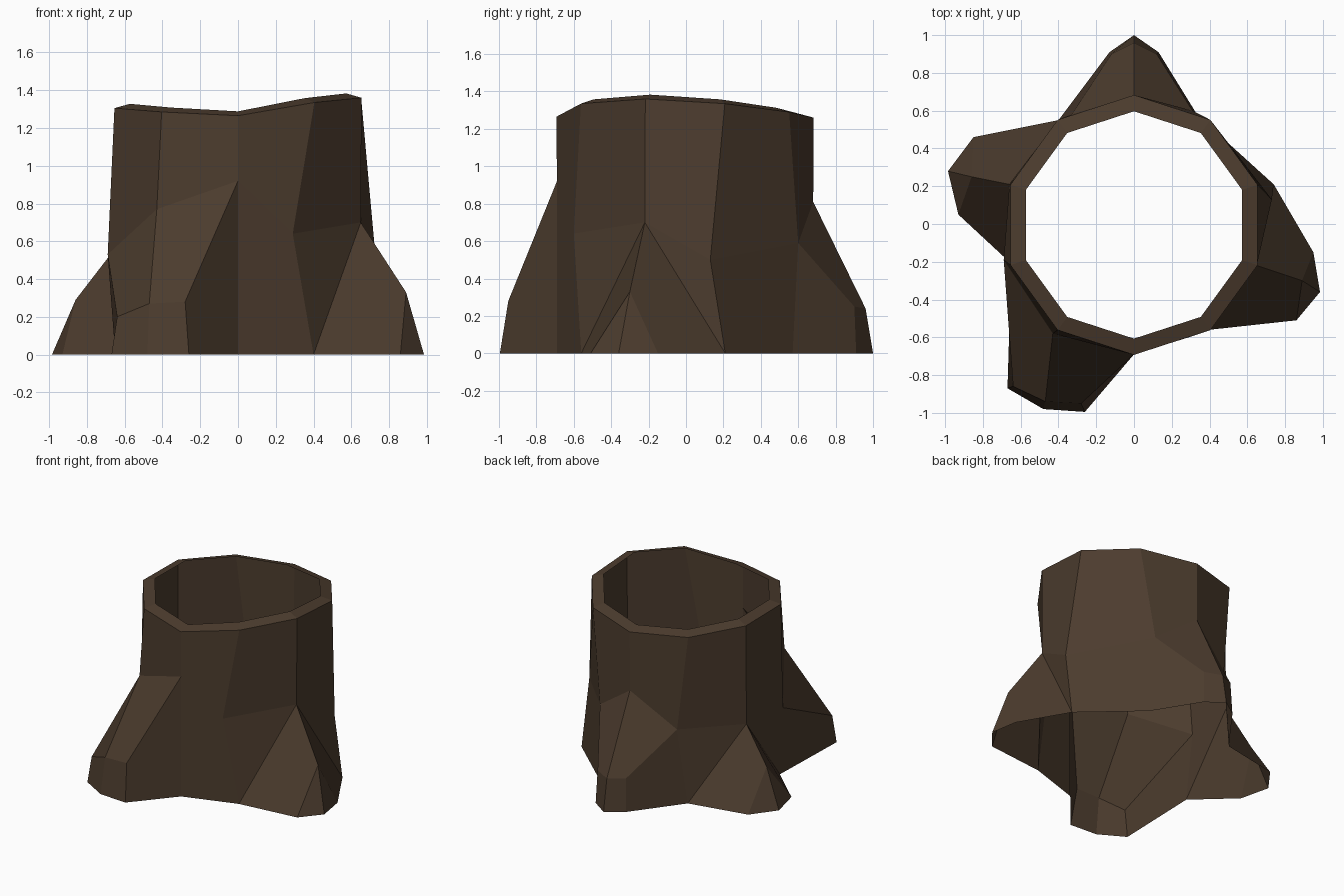
import bpy, bmesh, math

if "Cube" in bpy.data.objects:
    bpy.data.objects.remove(bpy.data.objects["Cube"])

# One bark-brown colour
bark = bpy.data.materials.new("bark_brown")
bark.diffuse_color = (0.072, 0.045, 0.027, 1)
bark.use_nodes = True
bark.node_tree.nodes["Principled BSDF"].inputs["Base Color"].default_value = bark.diffuse_color

bm = bmesh.new()


def v(x, y, z=0.0):
    return bm.verts.new((x, y, z))


def face(*verts):
    """Make a face, merging repeated corners."""
    unique = list(dict.fromkeys(verts))
    if len(unique) > 2:
        bm.faces.new(unique)


def ring(radius, heights, lift=0.0):
    """Ten-sided ring, counter-clockwise from 18 degrees."""
    angles = [math.radians(18 + 36 * i) for i in range(10)]
    return [v(radius * math.cos(a), radius * math.sin(a) - 0.005, z + lift)
            for a, z in zip(angles, heights)]


# Uneven rim: outer edge and slightly raised inner edge of the lip
rim_z = [1.335, 1.29, 1.26, 1.275, 1.30, 1.305, 1.285, 1.265, 1.335, 1.36]
outer = ring(0.688, rim_z)
inner = ring(0.602, rim_z, 0.023)

# Shoulders, where each trunk edge ends and the roots begin
mid = [v(*p) for p in [
    (0.73, 0.13, 0.50), (0.31, 0.60, 0.59), (0, 0.68, 0.81),
    (-0.33, 0.58, 0.56), (-0.66, 0.21, 0.55), (-0.69, -0.19, 0.53),
    (-0.43, -0.58, 0.77), (0, -0.69, 0.92), (0.29, -0.60, 0.64),
    (0.65, -0.22, 0.70)]]

# Ground points between the roots, by trunk edge
foot = {0: v(0.74, 0.21), 1: v(0.34, 0.57), 3: v(-0.40, 0.55),
        5: v(-0.65, -0.21), 7: v(0, -0.69), 8: v(0.40, -0.56)}

# Trunk wall and lip
for i in range(10):
    j = (i + 1) % 10
    face(mid[i], mid[j], outer[j], outer[i])
    face(outer[i], outer[j], inner[j], inner[i])


def root(start, end, shoulders, tips, toes):
    """Flared root: shoulders run down to tips, tips drop to toes."""
    sh = [mid[s] for s in shoulders]
    tip = [v(*p) for p in tips]
    if len(tip) == 1:
        tip, sh = tip * 3, sh * 3
    toe = [v(*p) for p in toes]
    face(foot[start], toe[0], tip[0], sh[0])
    for i in range(2):
        face(toe[i], toe[i + 1], tip[i + 1], tip[i])
        face(tip[i], tip[i + 1], sh[i + 1], sh[i])
    face(toe[2], foot[end], sh[2], tip[2])


# Back, left, front and right roots
root(1, 3, [1, 2, 3],
     [(0.12, 0.90, 0.25), (0, 0.96, 0.24), (-0.12, 0.90, 0.25)],
     [(0.13, 0.91), (0, 1.0), (-0.13, 0.91)])
root(3, 5, [4], [(-0.86, 0.25, 0.29)],
     [(-0.85, 0.46), (-0.985, 0.28), (-0.93, 0.05)])
root(5, 7, [5, 6, 7],
     [(-0.64, -0.86, 0.20), (-0.47, -0.94, 0.27), (-0.28, -0.95, 0.28)],
     [(-0.67, -0.87), (-0.48, -0.98), (-0.26, -0.995)])
root(8, 0, [9], [(0.89, -0.30, 0.33)],
     [(0.86, -0.51), (0.985, -0.36), (0.95, -0.15)])

# Bark panels between the roots
face(foot[8], mid[9], mid[8])
face(foot[0], mid[0], mid[9])
face(foot[3], mid[4], mid[3])
face(foot[5], mid[5], mid[4])
face(foot[0], foot[1], mid[1], mid[0])
face(foot[7], foot[8], mid[8], mid[7])

mesh = bpy.data.meshes.new("hollow_stump")
bm.to_mesh(mesh)
bm.free()
mesh.materials.append(bark)
stump = bpy.data.objects.new("hollow_stump", mesh)
bpy.context.collection.objects.link(stump)
